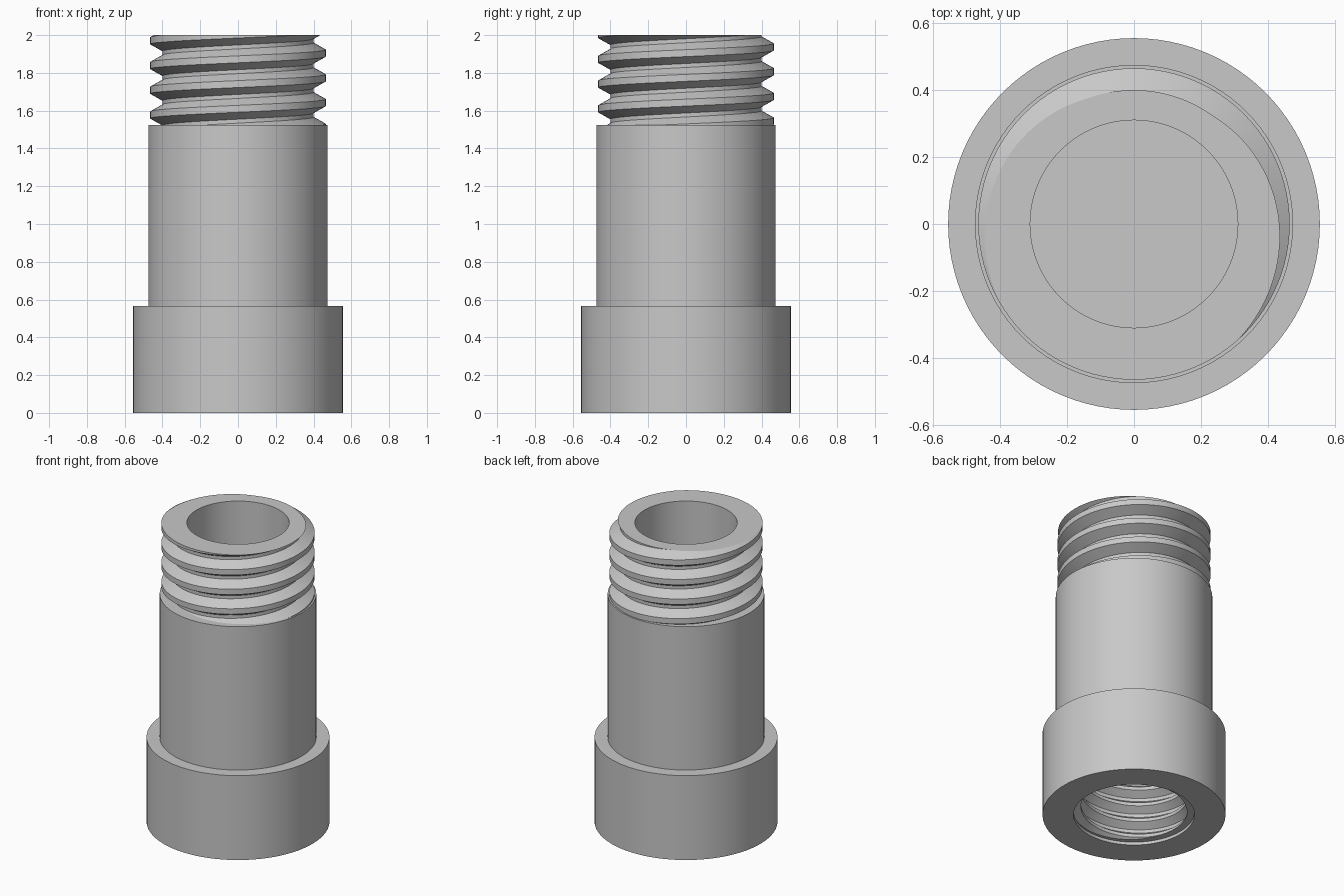
import bpy, bmesh, math

if "Cube" in bpy.data.objects:
    bpy.data.objects.remove(bpy.data.objects["Cube"])

SEG = 96
GREY = bpy.data.materials.new("plain_grey")
GREY.diffuse_color = (0.58, 0.58, 0.58, 1.0)
GREY.use_nodes = True
GREY.node_tree.nodes["Principled BSDF"].inputs["Base Color"].default_value = GREY.diffuse_color


def thread_column(angle, z0, z1, pitch, root, crest, phase, crest_w=0.28, flank=0.28):
    """Radius/height points of a helical thread at one angle, clipped to z0..z1."""
    half = crest_w / 2
    shape = [(-half - flank, root), (-half, crest), (half, crest), (half + flank, root)]
    lift = pitch * (angle - phase) / (2 * math.pi)
    turns = int((z1 - z0) / pitch) + 3
    raw = [(r, z1 + lift + pitch * (t + u)) for t in range(-turns, 3) for u, r in shape]

    def radius(z):
        for (ra, za), (rb, zb) in zip(raw, raw[1:]):
            if za <= z <= zb:
                return ra + (rb - ra) * (z - za) / (zb - za)
        return root

    points = []
    for r, z in raw:
        if z0 < z < z1:
            points.append((r, z))
        else:
            zc = min(max(z, z0), z1)
            points.append((radius(zc), zc))
    return points


def revolve(name, column):
    """Sweep a column of (radius, height) points, given per angle, around z."""
    bm = bmesh.new()
    cols = []
    for i in range(SEG + 1):
        a = 2 * math.pi * i / SEG
        cols.append([bm.verts.new((r * math.cos(a), r * math.sin(a), z)) for r, z in column(a)])
    for c, d in zip(cols, cols[1:]):
        for k in range(len(c) - 1):
            bm.faces.new((c[k], d[k], d[k + 1], c[k + 1]))
    bmesh.ops.remove_doubles(bm, verts=bm.verts[:], dist=0.0002)
    mesh = bpy.data.meshes.new(name)
    bm.to_mesh(mesh)
    bm.free()
    mesh.materials.append(GREY)
    obj = bpy.data.objects.new(name, mesh)
    bpy.context.collection.objects.link(obj)
    bpy.ops.object.select_all(action='DESELECT')
    obj.select_set(True)
    bpy.context.view_layer.objects.active = obj
    bpy.ops.object.shade_smooth_by_angle(angle=math.radians(25))
    return obj


# Main dimensions
COLLAR_R, COLLAR_Z = 0.555, 0.565
BARREL_R, BARREL_Z = 0.475, 1.525
BORE_R, BORE_FLOOR = 0.31, 0.62
MOUTH_R, LIP, SOCKET_TOP = 0.367, 0.02, 0.52


# Outside thread of the neck, then the flat rim in to the bore
def neck(a):
    return thread_column(a, BARREL_Z, 2.0, 0.131, 0.40, 0.465, math.radians(262)) + [(BORE_R, 2.0)]


# Inside thread of the lower socket, from its closed end down to the mouth
def socket(a):
    wall = thread_column(a, LIP, SOCKET_TOP, 0.11, MOUTH_R, 0.322, 0.0, 0.2, 0.3)
    return [(0, SOCKET_TOP)] + wall[::-1] + [(MOUTH_R, LIP), (MOUTH_R, 0)]


revolve("threaded_neck", neck)
revolve("threaded_socket", socket)

# Wide collar at the foot, with its underside and shoulder
revolve("collar", lambda a: [(MOUTH_R, 0), (COLLAR_R, 0), (COLLAR_R, COLLAR_Z), (BARREL_R, COLLAR_Z)])
# Plain barrel with the ledge under the thread
revolve("barrel", lambda a: [(BARREL_R, COLLAR_Z), (BARREL_R, BARREL_Z), (0.395, BARREL_Z)])
# Blind bore open at the top
revolve("bore", lambda a: [(BORE_R, 2.0), (BORE_R, BORE_FLOOR), (0, BORE_FLOOR)])
